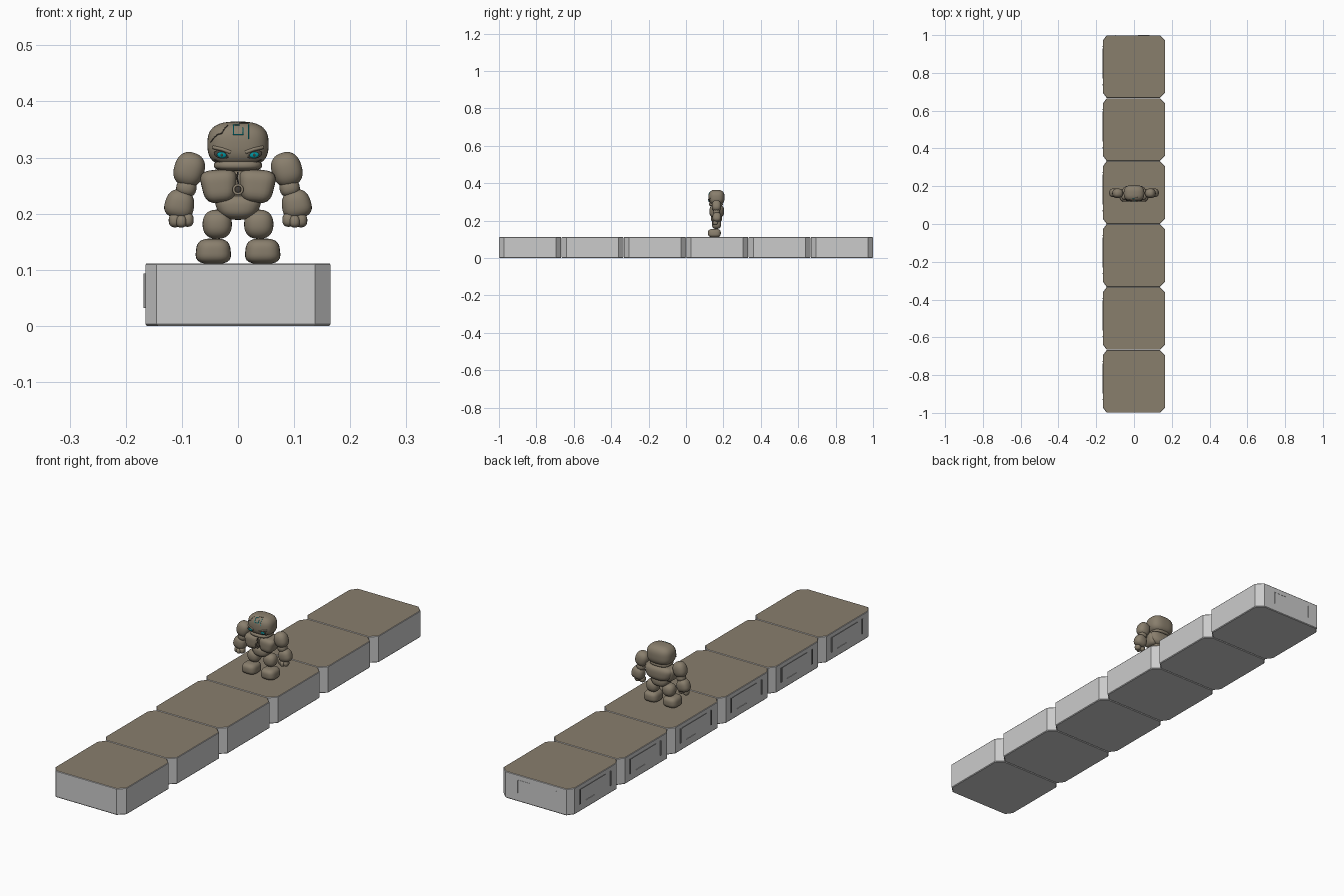
import bpy, bmesh, math
from mathutils import Vector

if "Cube" in bpy.data.objects:
    bpy.data.objects.remove(bpy.data.objects["Cube"])


def material(name, rgb):
    m = bpy.data.materials.new(name)
    m.diffuse_color = (*rgb, 1)
    m.use_nodes = True
    m.node_tree.nodes["Principled BSDF"].inputs["Base Color"].default_value = m.diffuse_color
    return m


STONE = material("brown stone", (0.25, 0.21, 0.152))
GREY = material("grey block side", (0.6, 0.6, 0.6))
DARK = material("dark crevice", (0.06, 0.05, 0.04))
GROOVE = material("grey groove", (0.28, 0.28, 0.28))
TEAL = material("teal glow", (0.0, 0.28, 0.33))
CY = 0.163  # depth position of the figure


def finish(bm, name, mats):
    mesh = bpy.data.meshes.new(name)
    bmesh.ops.recalc_face_normals(bm, faces=bm.faces)
    bm.to_mesh(mesh)
    bm.free()
    for m in mats:
        mesh.materials.append(m)
    ob = bpy.data.objects.new(name, mesh)
    bpy.context.collection.objects.link(ob)
    return ob


def boulder(name, loc, size, n=2.5, taper=0.0, tilt=0.0, mat=STONE, seg=28):
    """Rounded stone: n=2 is an ellipsoid, larger n is boxier."""
    bm = bmesh.new()
    bmesh.ops.create_uvsphere(bm, u_segments=seg, v_segments=seg * 2 // 3, radius=1)
    c, s = math.cos(tilt), math.sin(tilt)
    for v in bm.verts:
        p = v.co / sum(abs(a) ** n for a in v.co) ** (1 / n)
        x, y, z = p.x * size[0] * (1 + taper * p.z), p.y * size[1], p.z * size[2]
        v.co = (loc[0] + x * c + z * s, loc[1] + y, loc[2] - x * s + z * c)
    for f in bm.faces:
        f.smooth = True
    return finish(bm, name, [mat])


def pair(name, loc, size, n=2.5, taper=0.0, tilt=0.0, mat=STONE, seg=28):
    for side, k in (("left", -1), ("right", 1)):
        boulder(f"{side}_{name}", (k * loc[0], loc[1], loc[2]), size, n, taper, k * tilt, mat, seg)


def box(name, lo, hi, mat):
    bm = bmesh.new()
    bmesh.ops.create_cube(bm, size=1)
    for v in bm.verts:
        v.co = [(a + b) / 2 + c * (b - a) for a, b, c in zip(lo, hi, v.co)]
    return finish(bm, name, [mat])


# Row of six blocks with cut corners and brown tops
H, W, L = 0.111, 0.165, 1 / 3
for i in range(6):
    y0, y1 = -1 + i * L + 0.001, -1 + (i + 1) * L - 0.001
    cy, a, b = 0.027, 0.02, 0.028
    outline = [(-W + a, y0), (W - b, y0), (W, y0 + cy), (W, y1 - cy),
               (W - b, y1), (-W + a, y1), (-W, y1 - cy), (-W, y0 + cy)]
    mid = (y0 + y1) / 2
    bm = bmesh.new()
    rings = [[bm.verts.new((x * k, mid + (y - mid) * k, z)) for x, y in outline]
             for z, k in ((0, 0.985), (0.003, 1), (H - 0.002, 1), (H, 0.99))]
    for lo, hi in zip(rings, rings[1:]):
        for j in range(8):
            bm.faces.new((lo[j], lo[(j + 1) % 8], hi[(j + 1) % 8], hi[j]))
    bm.faces.new(rings[0][::-1])
    bm.faces.new(rings[-1]).material_index = 1
    finish(bm, f"block_{i + 1}", [GREY, STONE])
    # Thin panel marks on the left side and on the back end
    for dy in (0.06, 0.262):
        box("side_mark", (-W - 0.003, y1 - dy - 0.003, 0.032), (-W + 0.001, y1 - dy + 0.003, 0.093), GROOVE)
    box("side_mark_line", (-W - 0.002, y1 - 0.23, 0.09), (-W + 0.001, y1 - 0.07, 0.0925), GROOVE)
    box("side_mark_low", (-W - 0.002, y1 - 0.16, 0.032), (-W + 0.001, y1 - 0.10, 0.034), GREY)
    if i == 5:
        for x in (-0.10, 0.08):
            box("end_mark", (x, y1 - 0.001, 0.035), (x + 0.002, y1 + 0.001, 0.09), GREY)
        box("end_mark_line", (0.02, y1 - 0.001, 0.088), (0.08, y1 + 0.001, 0.09), GREY)

# Legs
pair("foot", (0.044, 0.152, 0.133), (0.031, 0.034, 0.0225), 3.2, -0.07)
pair("thigh", (0.037, CY, 0.181), (0.026, 0.025, 0.026), 2.4)

# Torso
boulder("waist", (0, CY, 0.212), (0.039, 0.03, 0.023), 2.7, 0.2)
boulder("back_torso", (0, 0.172, 0.25), (0.059, 0.032, 0.031), 3, 0.16)
pair("chest_plate", (0.0335, 0.157, 0.249), (0.031, 0.031, 0.0295), 3.6, 0.15, 0.08)


def tube(name, pts, radius, mat, cyclic=False):
    cu = bpy.data.curves.new(name, "CURVE")
    cu.dimensions = "3D"
    sp = cu.splines.new("POLY")
    sp.points.add(len(pts) - 1)
    for p, q in zip(sp.points, pts):
        p.co = (*q, 1)
    sp.use_cyclic_u = cyclic
    cu.bevel_depth, cu.bevel_resolution = radius, 1
    cu.use_fill_caps = True
    cu.materials.append(mat)
    ob = bpy.data.objects.new(name, cu)
    bpy.context.collection.objects.link(ob)
    bpy.ops.object.select_all(action="DESELECT")
    ob.select_set(True)
    bpy.context.view_layer.objects.active = ob
    bpy.ops.object.convert(target="MESH")


# Ring with a dark centre on the chest
ring = [(0.008 * math.cos(t * math.tau / 16), 0.127, 0.243 + 0.008 * math.sin(t * math.tau / 16))
        for t in range(16)]
tube("chest_ring", ring, 0.0025, STONE, True)
boulder("chest_core", (-0.0005, 0.13, 0.243), (0.007, 0.003, 0.007), 2, mat=DARK, seg=12)
tube("chest_seam", [(0, 0.131, 0.274), (-0.002, 0.129, 0.264), (0.001, 0.128, 0.253)], 0.0015, DARK)

# Arms and hands
pair("shoulder", (0.087, CY, 0.2785), (0.027, 0.025, 0.031), 2.4, 0, -0.3)
pair("elbow", (0.092, CY, 0.246), (0.018, 0.018, 0.016), 2.4, 0, -0.2)
pair("forearm", (0.104, 0.165, 0.217), (0.026, 0.023, 0.026), 2.6, -0.1, -0.2)
pair("outer_finger", (0.112, 0.158, 0.188), (0.0115, 0.013, 0.0125), 2.4)
pair("inner_finger", (0.090, 0.158, 0.189), (0.011, 0.013, 0.0125), 2.4)
pair("middle_finger", (0.101, 0.151, 0.186), (0.0095, 0.011, 0.011), 2.4)

# Head
HC, HS, HN = (0, CY, 0.3235), (0.0545, 0.043, 0.0405), 2.8
boulder("head", HC, HS, HN, seg=40)
boulder("jaw", (0, 0.16, 0.286), (0.043, 0.037, 0.0105), 2.8)


def on_head(x, z, lift=0.0):
    """Point on the front surface of the head."""
    r = 1 - abs(x / HS[0]) ** HN - abs((z - HC[2]) / HS[2]) ** HN
    return Vector((x, HC[1] - HS[1] * max(r, 0) ** (1 / HN) - lift, z))


def head_line(name, pts, radius, mat, lift=0.0):
    path = [on_head(*pts[0], lift)]
    for (xa, za), (xb, zb) in zip(pts, pts[1:]):
        path += [on_head(xa + (xb - xa) * t / 5, za + (zb - za) * t / 5, lift) for t in range(1, 6)]
    tube(name, path, radius, mat)


head_line("mouth_line", [(-0.041, 0.296), (-0.03, 0.291), (0, 0.289), (0.03, 0.291), (0.041, 0.296)], 0.0012, DARK)
head_line("forehead_crack", [(-0.018, 0.358), (-0.025, 0.350), (-0.029, 0.343), (-0.036, 0.341),
                             (-0.042, 0.336), (-0.049, 0.327)], 0.001, DARK)

# Eyes, sockets and slanted brows
for side, k in (("left", -1), ("right", 1)):
    p = on_head(k * 0.029, 0.3055)
    boulder(f"{side}_socket", p, (0.0145, 0.003, 0.0075), 2, 0, k * -0.15, DARK, 18)
    boulder(f"{side}_eye", p + Vector((0, -0.002, -0.001)), (0.0085, 0.003, 0.0052), 2, 0, k * -0.15, TEAL, 18)
    boulder(f"{side}_pupil", p + Vector((0, -0.0042, -0.001)), (0.0028, 0.0012, 0.0028), 2, 0, 0, DARK, 10)
    head_line(f"{side}_brow", [(k * 0.013, 0.309), (k * 0.028, 0.3145), (k * 0.044, 0.318)], 0.0035, STONE)

# Glowing rune on the forehead
head_line("rune_square", [(0.003, 0.358), (-0.008, 0.358), (-0.008, 0.341), (0.009, 0.341), (0.009, 0.353)], 0.0011, TEAL)
head_line("rune_bar", [(0.0185, 0.333), (0.0185, 0.359)], 0.0008, TEAL)
head_line("rune_cap", [(0.002, 0.361), (0.018, 0.361)], 0.0011, DARK)
